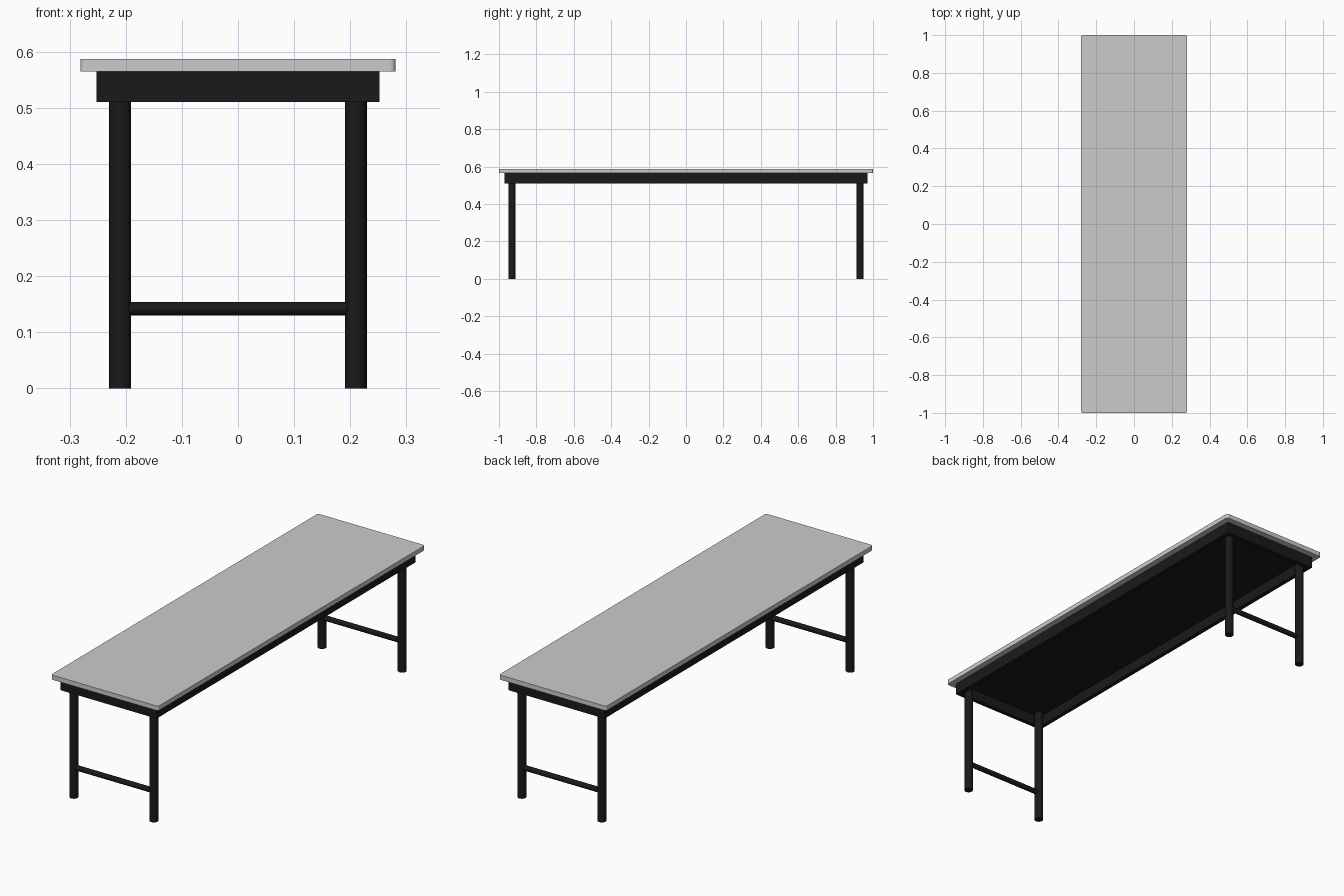
import bpy
import math

if "Cube" in bpy.data.objects:
    bpy.data.objects.remove(bpy.data.objects["Cube"])

black = bpy.data.materials.new("black_metal")
black.diffuse_color = (0.01, 0.01, 0.01, 1)
black.use_nodes = True
black.node_tree.nodes["Principled BSDF"].inputs["Base Color"].default_value = black.diffuse_color


def finish(ob, name, mat):
    ob.name = name
    if mat:
        ob.data.materials.append(mat)
    return ob


def box(name, x0, x1, y0, y1, z0, z1, mat=None):
    bpy.ops.mesh.primitive_cube_add(
        size=1, location=((x0 + x1) / 2, (y0 + y1) / 2, (z0 + z1) / 2))
    ob = bpy.context.object
    ob.scale = (x1 - x0, y1 - y0, z1 - z0)
    bpy.ops.object.transform_apply(location=False, rotation=False, scale=True)
    return finish(ob, name, mat)


def tube(name, radius, length, loc, rot=(0, 0, 0), mat=None):
    bpy.ops.mesh.primitive_cylinder_add(
        vertices=24, radius=radius, depth=length, location=loc, rotation=rot)
    bpy.ops.object.shade_smooth_by_angle(angle=math.radians(40))
    return finish(bpy.context.object, name, mat)


TOP_X, TOP_Y = 0.281, 1.0
APR_X, APR_Y, APR_T = 0.252, 0.97, 0.02
Z_APR, Z_TOP, Z_MAX = 0.51, 0.565, 0.587

# Table top with rounded vertical corners
top = box("table_top", -TOP_X, TOP_X, -TOP_Y, TOP_Y, Z_TOP, Z_MAX)
weights = top.data.attributes.new("bevel_weight_edge", "FLOAT", "EDGE")
for e in top.data.edges:
    a, b = (top.data.vertices[i].co for i in e.vertices)
    weights.data[e.index].value = 1.0 if abs(a.z - b.z) > 0.01 else 0.0
bev = top.modifiers.new("corners", "BEVEL")
bev.limit_method = "WEIGHT"
bev.width = 0.01
bev.segments = 5
bpy.ops.object.shade_smooth_by_angle(angle=math.radians(40))

# Apron frame and the dark panel inside it
for s, side in ((-1, "left"), (1, "right")):
    xs = sorted((s * APR_X, s * (APR_X - APR_T)))
    box(side + "_apron", *xs, -APR_Y, APR_Y, Z_APR, Z_TOP, black)
for s, side in ((-1, "front"), (1, "back")):
    ys = sorted((s * APR_Y, s * (APR_Y - APR_T)))
    box(side + "_apron", -APR_X + APR_T, APR_X - APR_T, *ys, Z_APR, Z_TOP, black)
box("underside_panel", -APR_X + APR_T, APR_X - APR_T,
    -APR_Y + APR_T, APR_Y - APR_T, Z_TOP - 0.005, Z_TOP, black)

# Round legs and the low stretcher joining each pair
LEG_X, LEG_Y, LEG_R, LEG_H = 0.21, 0.93, 0.0195, Z_TOP - 0.005
for sy, end in ((-1, "front"), (1, "back")):
    for sx, side in ((-1, "left"), (1, "right")):
        tube(f"{end}_{side}_leg", LEG_R, LEG_H,
             (sx * LEG_X, sy * LEG_Y, LEG_H / 2), mat=black)
    tube(f"{end}_stretcher", 0.0122, 2 * LEG_X, (0, sy * LEG_Y, 0.142),
         (0, math.pi / 2, 0), black)
